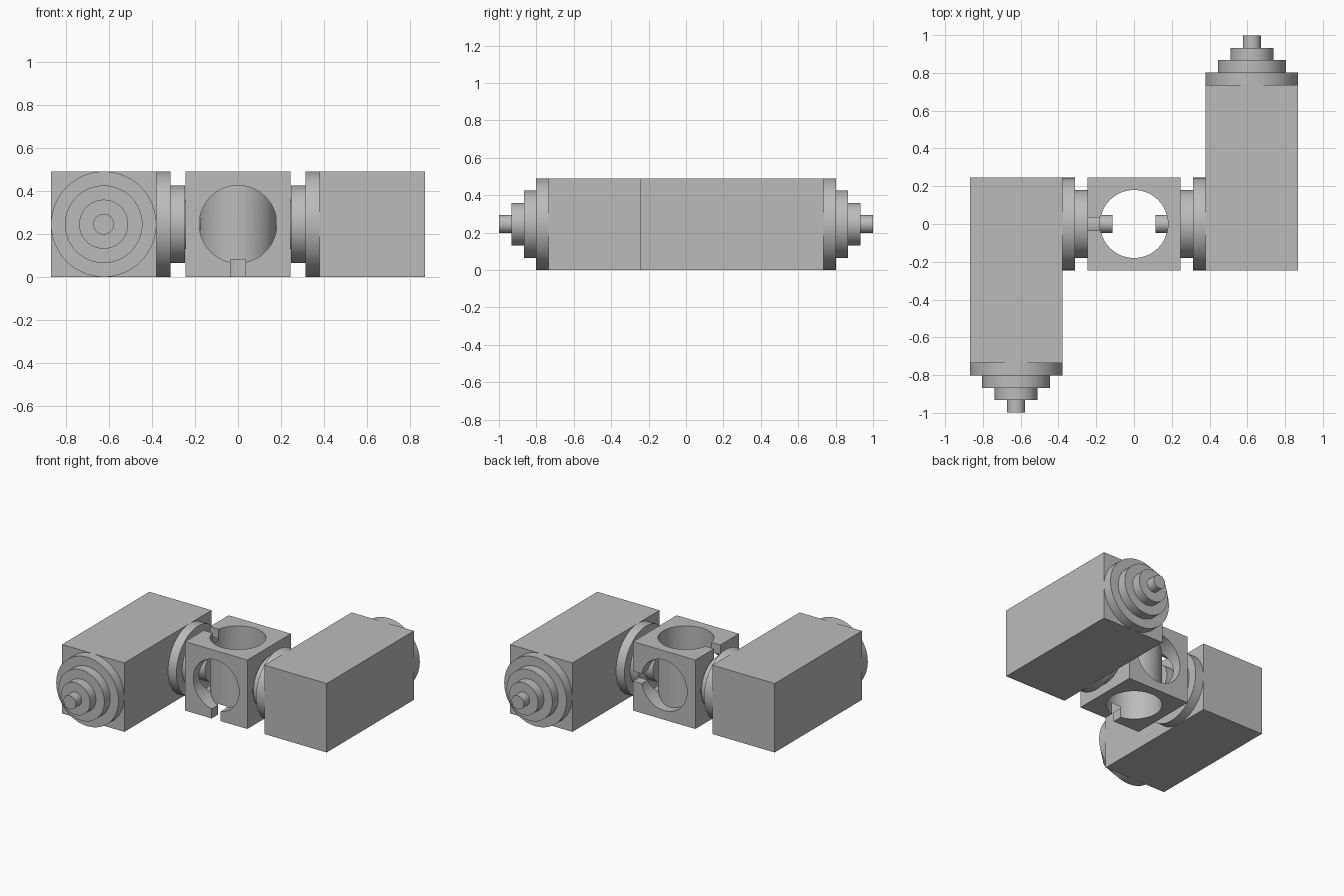
import bpy
import bmesh
import math
from mathutils import Matrix, Vector

cube = bpy.data.objects.get("Cube")
if cube:
    bpy.data.objects.remove(cube, do_unlink=True)

H = 0.245        # half width of every block, also the mid height
STEP = 0.066     # length of one step of a stepped boss
HOLE = 0.18      # radius of the holes in the hub
MID = Vector((0, 0, H))

grey = bpy.data.materials.new("plain grey")
grey.use_nodes = True
colour = (0.5, 0.5, 0.5, 1)
grey.diffuse_color = colour
grey.node_tree.nodes["Principled BSDF"].inputs["Base Color"].default_value = colour


def finish(bm, name):
    """Turn a bmesh into a named grey object."""
    bmesh.ops.recalc_face_normals(bm, faces=bm.faces)
    mesh = bpy.data.meshes.new(name)
    bm.to_mesh(mesh)
    bm.free()
    mesh.materials.append(grey)
    obj = bpy.data.objects.new(name, mesh)
    bpy.context.collection.objects.link(obj)
    return obj


def smooth(obj):
    bpy.ops.object.select_all(action='DESELECT')
    obj.select_set(True)
    bpy.context.view_layer.objects.active = obj
    bpy.ops.object.shade_smooth_by_angle(angle=math.radians(30))


def box(name, centre, size):
    bm = bmesh.new()
    bmesh.ops.create_cube(bm, size=1)
    bmesh.ops.scale(bm, vec=size, verts=bm.verts)
    bmesh.ops.translate(bm, vec=centre, verts=bm.verts)
    return finish(bm, name)


def turned(name, profile, base, direction):
    """Lathe a (radius, height) profile and point it along a direction."""
    bm = bmesh.new()
    verts = [bm.verts.new((r, 0, h)) for r, h in profile]
    edges = [bm.edges.new(pair) for pair in zip(verts, verts[1:])]
    bmesh.ops.spin(bm, geom=verts + edges, cent=(0, 0, 0), axis=(0, 0, 1),
                   angle=math.tau, steps=64, use_merge=True)
    bmesh.ops.remove_doubles(bm, verts=bm.verts, dist=1e-5)
    turn = Vector((0, 0, 1)).rotation_difference(Vector(direction)).to_matrix().to_4x4()
    bmesh.ops.transform(bm, matrix=Matrix.Translation(base) @ turn, verts=bm.verts)
    return finish(bm, name)


# Stepped boss profile: four discs of falling radius
boss = [(0, 0)]
for i, radius in enumerate((H, HOLE, 0.114, 0.048)):
    boss += [(radius, i * STEP), (radius, (i + 1) * STEP)]
boss.append((0, 4 * STEP))

# Two long blocks, each with one boss on its end and one facing the hub
for side, s in (("right", -1), ("left", 1)):
    x = s * 0.624
    box(side + "_block", (x, s * H, H), (2 * H, 4 * H, 2 * H))
    smooth(turned(side + "_end_boss", boss, (x, s * 3 * H, H), (0, s, 0)))
    smooth(turned(side + "_inner_boss", boss, (s * (0.624 - H), 0, H), (-s, 0, 0)))

# Hub with a round hole along each axis
hub = box("hub", MID, (2 * H, 2 * H, 2 * H))
rod = [(0, 0), (HOLE, 0), (HOLE, 1), (0, 1)]
cutters = []
for axis in ((1, 0, 0), (0, 1, 0), (0, 0, 1)):
    cutters.append(turned("hole_cutter", rod, MID - Vector(axis) / 2, axis))

# Slots through the middle of three hub edges
for edge in ((0, -1, -1), (-1, 0, 1), (1, 1, 0)):
    size = [0.1 if e else 0.07 for e in edge]
    cutters.append(box("slot_cutter", MID + Vector(edge) * 0.215, size))

for cutter in cutters:
    cutter.hide_render = True
    cut = hub.modifiers.new("cut", 'BOOLEAN')
    cut.operation = 'DIFFERENCE'
    cut.solver = 'EXACT'
    cut.object = cutter
    bpy.context.view_layer.objects.active = hub
    bpy.ops.object.modifier_apply(modifier=cut.name)
    bpy.data.objects.remove(cutter, do_unlink=True)
smooth(hub)
